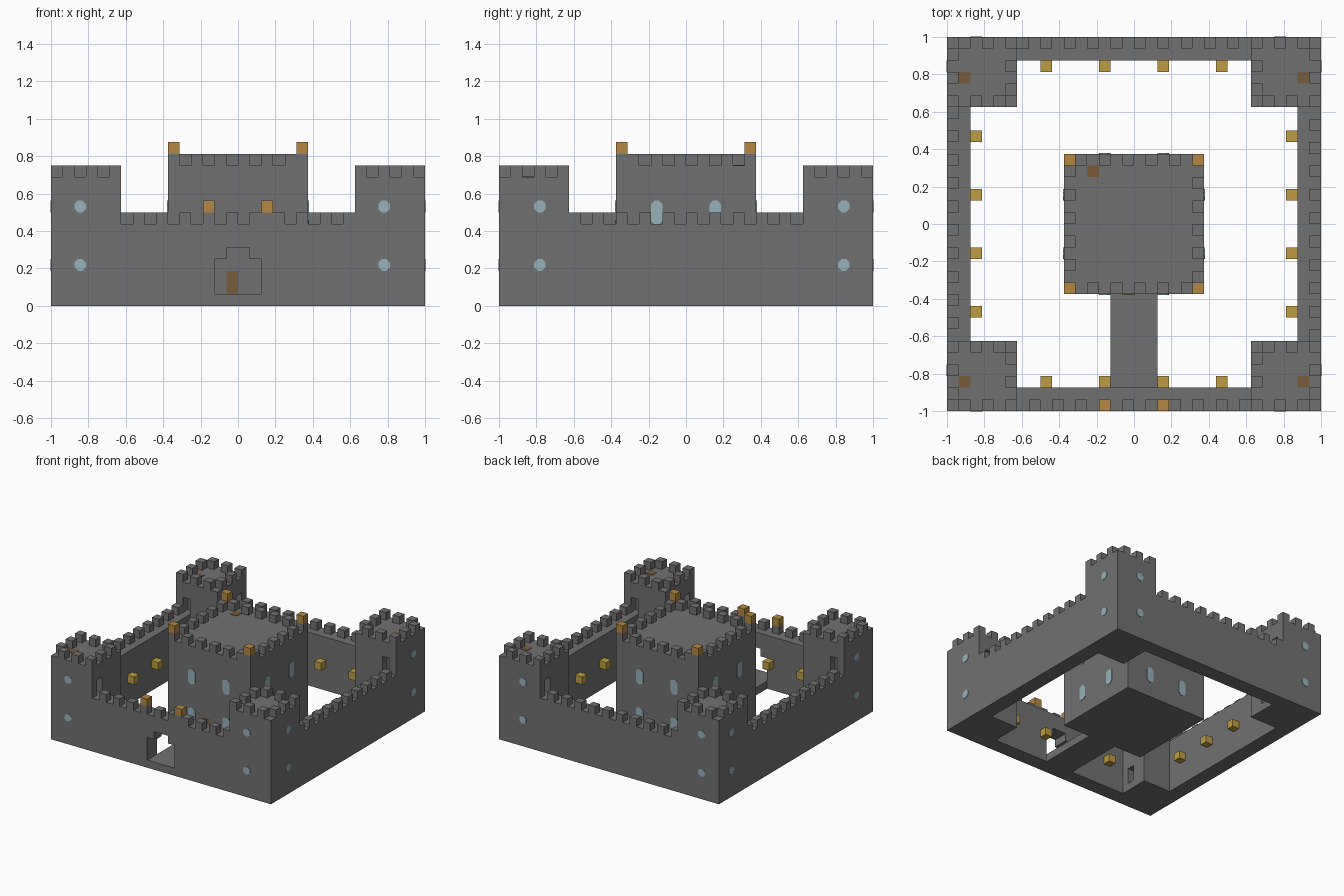
import bpy, bmesh
from mathutils import Vector

U = 1 / 16          # one block
HALF = 16           # blocks from the centre to the outer wall

cube = bpy.data.objects.get("Cube")
if cube:
    bpy.data.objects.remove(cube, do_unlink=True)


def material(name, r, g, b):
    m = bpy.data.materials.new(name)
    m.use_nodes = True
    m.diffuse_color = (r, g, b, 1)
    m.node_tree.nodes["Principled BSDF"].inputs["Base Color"].default_value = (r, g, b, 1)
    return m


STONE = material("grey stone", .165, .165, .165)
GLASS = material("pale blue glass", .31, .45, .50)
WOOD = material("dark wood", .19, .105, .04)
AMBER = material("amber lamp", .46, .245, .055)
YELLOW = material("yellow lamp", .53, .335, .055)


def point(x, y, z):
    return Vector(((x - HALF) * U, (y - HALF) * U, z * U))


def finish(bm, name, mat):
    bmesh.ops.recalc_face_normals(bm, faces=bm.faces)
    me = bpy.data.meshes.new(name)
    bm.to_mesh(me)
    bm.free()
    me.materials.append(mat)
    ob = bpy.data.objects.new(name, me)
    bpy.context.collection.objects.link(ob)
    return ob


def boxes(name, spans, mat):
    """One object of boxes, each given by its low and high block corners."""
    bm = bmesh.new()
    for lo, hi in spans:
        a, b = point(*lo), point(*hi)
        for v in bmesh.ops.create_cube(bm, size=1)["verts"]:
            v.co = [a[i] if v.co[i] < 0 else b[i] for i in range(3)]
    return finish(bm, name, mat)


def blocks(name, cells, mat):
    return boxes(name, [(c, [k + 1 for k in c]) for c in cells], mat)


def carve(ob, spans):
    for span in spans:
        cutter = boxes("cutter", [span], STONE)
        cutter.hide_render = True
        mod = ob.modifiers.new("carve", "BOOLEAN")
        mod.operation, mod.solver, mod.object = "DIFFERENCE", "EXACT", cutter
        bpy.context.view_layer.objects.active = ob
        bpy.ops.object.modifier_apply(modifier=mod.name)
        bpy.data.objects.remove(cutter, do_unlink=True)


def rim(lo_x, lo_y, n, z, parity, filled=()):
    """Alternating blocks around a square roof."""
    last = n - 1
    return [(lo_x + i, lo_y + j, z) for i in range(n) for j in range(n)
            if (i in (0, last) or j in (0, last))
            and ((i + j) % 2 == parity or (i, j) in filled)]


def mirrored(cell, flip_x, flip_y):
    x, y, z = cell
    return (31 - x if flip_x else x, 31 - y if flip_y else y, z)


def mirrored_span(lo, hi, flip_x, flip_y):
    pair = [(32 - x if flip_x else x, 32 - y if flip_y else y, z)
            for x, y, z in (lo, hi)]
    return [tuple(f(p) for p in zip(*pair)) for f in (min, max)]


def windows(name, places):
    """Thin panes with cut corners: (axis, wall, along, bottom, height)."""
    bm = bmesh.new()
    c, t = .3, .06
    for axis, wall, along, bottom, height in places:
        w, h = along + 1, bottom + height
        outline = [(along + c, bottom), (w - c, bottom), (w, bottom + c), (w, h - c),
                   (w - c, h), (along + c, h), (along, h - c), (along, bottom + c)]
        ring = [bm.verts.new(point(wall - t, a, z) if axis == "x" else point(a, wall - t, z))
                for a, z in outline]
        face = bm.faces.new(ring)
        out = bmesh.ops.extrude_face_region(bm, geom=[face])["geom"]
        step = Vector((1, 0, 0)) if axis == "x" else Vector((0, 1, 0))
        bmesh.ops.translate(bm, vec=step * 2 * t * U,
                            verts=[v for v in out if isinstance(v, bmesh.types.BMVert)])
    return finish(bm, name, GLASS)


# Curtain walls between the corner towers
front_wall = boxes("front_wall", [((6, 0, 0), (26, 2, 7))], STONE)
boxes("back_wall", [((6, 30, 0), (26, 32, 7))], STONE)
boxes("right_wall", [((0, 6, 0), (2, 26, 7))], STONE)
boxes("left_wall", [((30, 6, 0), (32, 26, 7))], STONE)

# Stepped gateway
carve(front_wall, [((14, -1, 1), (18, 3, 4)), ((15, -1, 1), (17, 3, 5))])

# Wall battlements, solid under the two gate lamps
gate_lamps = [(13, 0, 8), (18, 0, 8)]
on_walls = [c for c in rim(0, 0, 32, 7, 1, filled=[(18, 0)])
            if 6 <= c[0] < 26 or 6 <= c[1] < 26]
blocks("wall_battlements", on_walls, STONE)

# Corner towers with doorways to the wall walks and the yard
for flip_y, end in ((False, "front"), (True, "back")):
    for flip_x, side in ((False, "right"), (True, "left")):
        name = end + "_" + side + "_tower"
        tower = boxes(name, [mirrored_span((0, 0, 0), (6, 6, 11), flip_x, flip_y)], STONE)
        doors = [((5, 1, 7), (7, 2, 9)), ((1, 5, 7), (2, 7, 9)), ((5, 3, 1), (7, 4, 3))]
        carve(tower, [mirrored_span(lo, hi, flip_x, flip_y) for lo, hi in doors])
        blocks(name + "_battlements",
               [mirrored(c, flip_x, flip_y) for c in rim(0, 0, 6, 11, 1)], STONE)
        x, y = (30 if flip_x else 1), (28 if flip_y else 2)
        boxes(name + "_hatch", [((x, y, 10.95), (x + 1, y + 1, 11.05))], WOOD)

# Central keep
boxes("keep", [((10, 10, 0), (22, 22, 12))], STONE)
corners = [(i, j) for i in (0, 11) for j in (0, 11)]
blocks("keep_battlements", rim(10, 10, 12, 12, 0, filled=corners), STONE)
boxes("keep_hatch", [((12, 20, 11.95), (13, 21, 12.05))], WOOD)
boxes("keep_door", [((15, 9.94, 1), (16, 10.06, 3))], WOOD)

# Causeway from the gate to the keep
boxes("causeway", [((14, 2, 0), (18, 10, 1))], STONE)

# Windows
windows("tower_windows", [(axis, wall, along, z, 1)
                          for axis, spots in (("y", (2, 28)), ("x", (3, 29)))
                          for wall in (0, 32) for along in spots for z in (3, 8)])
windows("keep_windows", [(axis, wall, along, z, 2) for axis in "xy" for wall in (10, 22)
                         for along in (13, 18) for z in (2, 7)])

# Lamps
blocks("gate_lamps", gate_lamps, AMBER)
blocks("keep_lamps", [(10 + i, 10 + j, 13) for i, j in corners], AMBER)
yard = [(a, w, 3) for a in (8, 13, 18, 23) for w in (2, 29)]
blocks("yard_lamps", yard + [(w, a, z) for a, w, z in yard], YELLOW)
